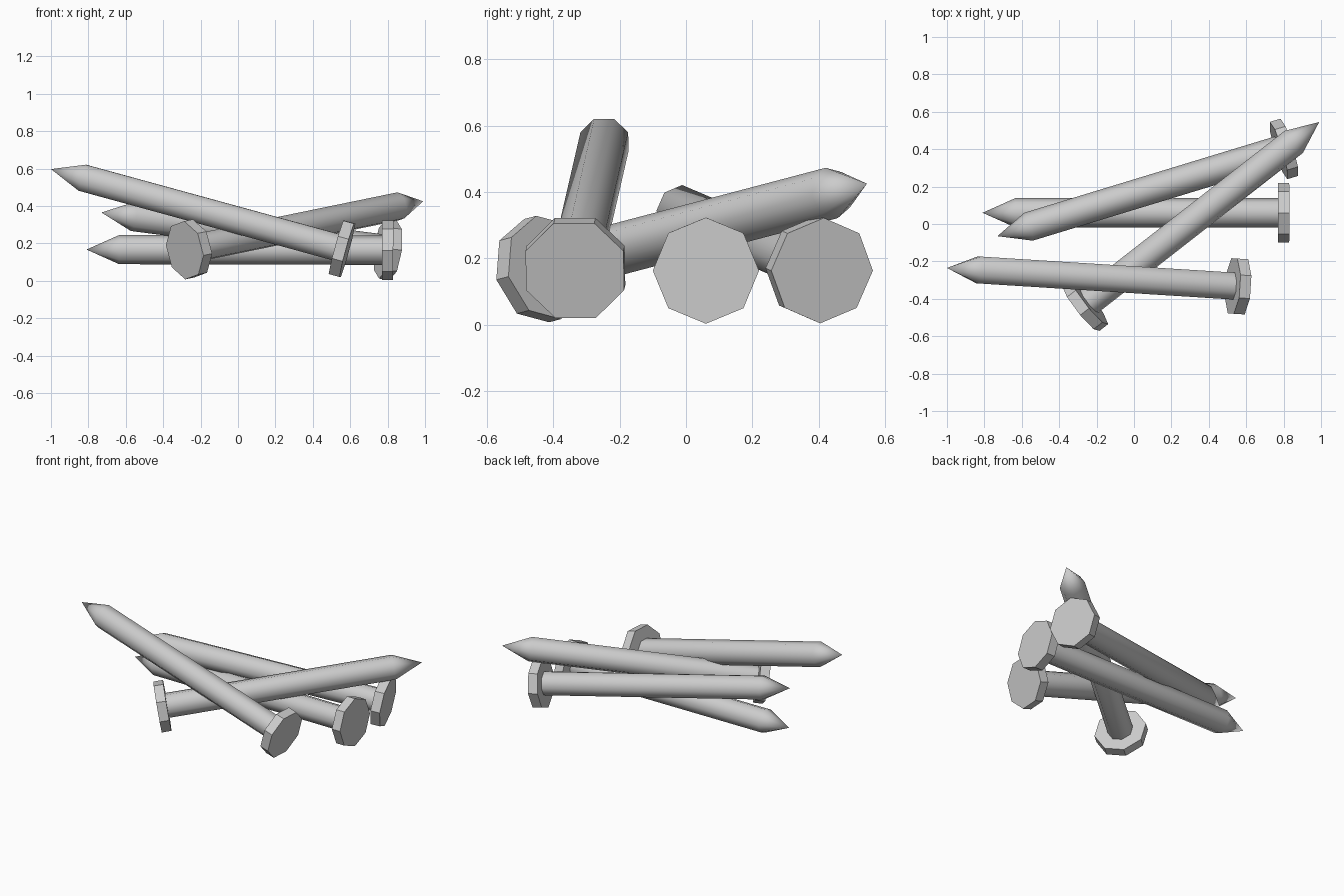
import bpy, bmesh
from math import radians, sin, cos, pi
from mathutils import Vector, Matrix

if "Cube" in bpy.data.objects:
    bpy.data.objects.remove(bpy.data.objects["Cube"])

SIDES = 8
HEAD_R, HEAD_T = 0.16, 0.06
SHANK_R, TIP_L = 0.078, 0.175

steel = bpy.data.materials.new("grey_steel")
steel.use_nodes = True
grey = (0.6, 0.6, 0.6, 1)
steel.diffuse_color = grey
steel.node_tree.nodes["Principled BSDF"].inputs["Base Color"].default_value = grey


def nail(name, head, tip, roll):
    """Octagonal nail running from the outer face of its head to its point."""
    head, tip = Vector(head), Vector(tip)
    length = (tip - head).length
    axis = (tip - head).normalized()
    side = axis.cross(Vector((0, 0, 1))).normalized()
    up = side.cross(axis)
    frame = Matrix((up, side, axis)).transposed().to_4x4()
    frame.translation = head

    bm = bmesh.new()

    def ring(radius, z):
        angles = [2 * pi * i / SIDES + radians(roll) for i in range(SIDES)]
        return [bm.verts.new((radius * cos(a), radius * sin(a), z)) for a in angles]

    def bridge(low, high, smooth):
        for i in range(SIDES):
            j = (i + 1) % SIDES
            bm.faces.new((low[i], low[j], high[j], high[i])).smooth = smooth

    # Head: flat-sided disc with a stepped collar where the shank starts
    outer, inner = ring(HEAD_R, 0), ring(HEAD_R, HEAD_T)
    neck = ring(SHANK_R, HEAD_T)
    bm.faces.new(outer[::-1])
    bridge(outer, inner, False)
    bridge(inner, neck, False)

    # Shank and point: smooth
    shoulder = ring(SHANK_R, length - TIP_L)
    bridge(neck, shoulder, True)
    point = bm.verts.new((0, 0, length))
    for i in range(SIDES):
        bm.faces.new((shoulder[i], shoulder[(i + 1) % SIDES], point)).smooth = True

    # Keep the seam between head and shank crisp
    for i in range(SIDES):
        bm.edges.get((neck[i], neck[(i + 1) % SIDES])).smooth = False

    bm.transform(frame)
    bmesh.ops.recalc_face_normals(bm, faces=bm.faces)
    mesh = bpy.data.meshes.new(name)
    bm.to_mesh(mesh)
    bm.free()
    mesh.materials.append(steel)
    obj = bpy.data.objects.new(name, mesh)
    bpy.context.collection.objects.link(obj)


# Four scattered nails: head centre, point, roll about the axis
nail("flat_nail", (0.83, 0.06, 0.163), (-0.81, 0.06, 0.167), 0)
nail("back_nail", (0.83, 0.41, 0.163), (-0.73, -0.065, 0.365), 0)
nail("crossing_nail", (-0.285, -0.45, 0.163), (0.99, 0.545, 0.425), 10)
nail("front_nail", (0.585, -0.335, 0.163), (-1.0, -0.235, 0.597), 22.5)
